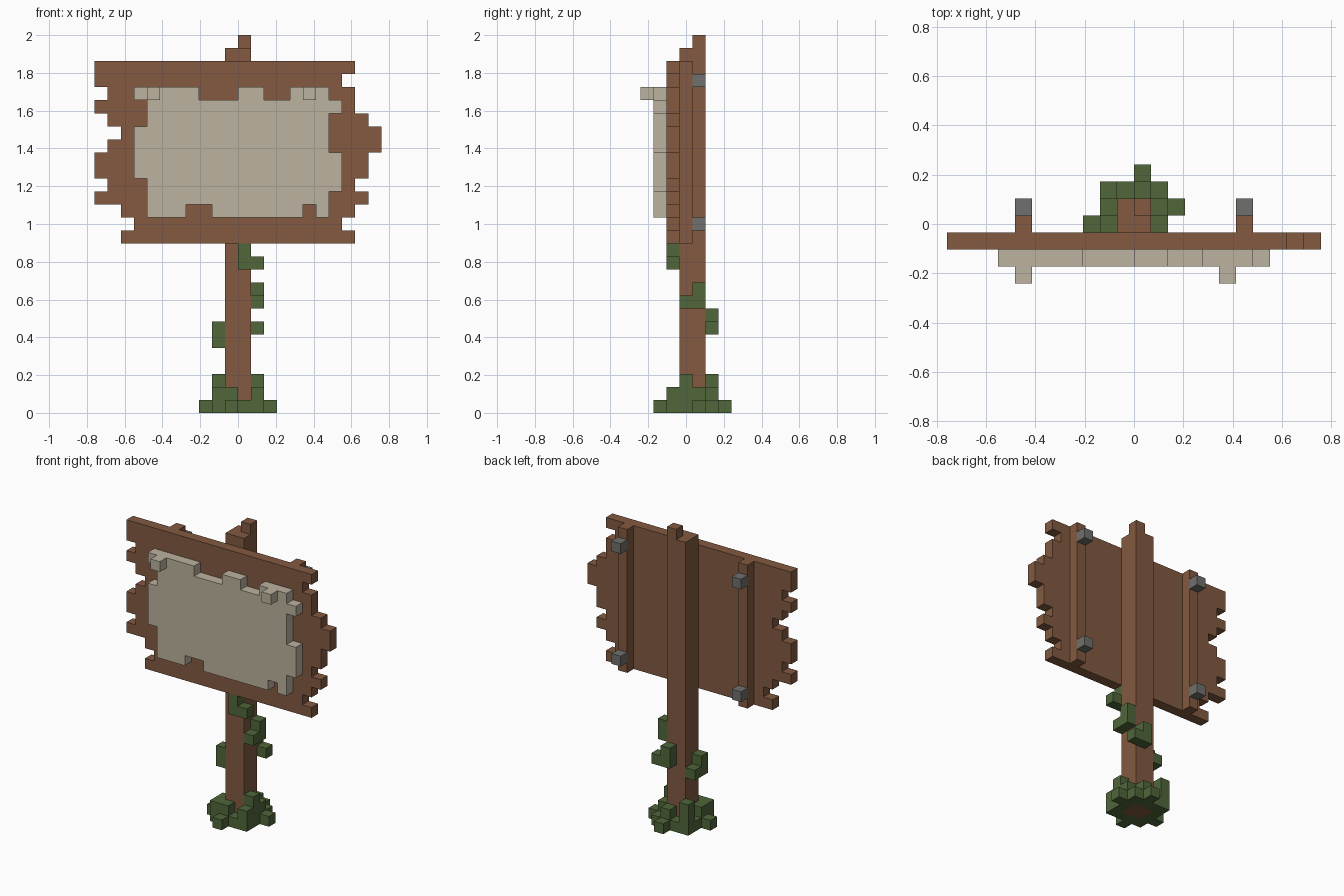
import bpy, bmesh
from mathutils import Vector

cube = bpy.data.objects.get("Cube")
if cube:
    bpy.data.objects.remove(cube, do_unlink=True)

UNIT = 2 / 29                      # edge of one block
ORIGIN = Vector((0, -3.5, 0))      # block grid offset


def material(name, rgb):
    m = bpy.data.materials.new(name)
    m.use_nodes = True
    m.diffuse_color = (*rgb, 1)
    m.node_tree.nodes["Principled BSDF"].inputs["Base Color"].default_value = (*rgb, 1)
    return m


wood = material("brown wood", (0.227, 0.102, 0.052))
leaf = material("leaf green", (0.08, 0.133, 0.042))
paper = material("old paper", (0.503, 0.445, 0.342))
metal = material("grey metal", (0.162, 0.162, 0.156))


def box(x0, x1, y0, y1, z0, z1):
    """All grid cells in a block range (upper ends excluded)."""
    return {(x, y, z) for x in range(x0, x1) for y in range(y0, y1) for z in range(z0, z1)}


def rows(lefts, rights, y, z0):
    """A one-block-thick sheet described by its left and right edge per row."""
    cells = set()
    for i, (a, b) in enumerate(zip(lefts, rights)):
        cells |= box(a, b, y, y + 1, z0 + i, z0 + i + 1)
    return cells


def build(name, cells, mat):
    """Skin the outside of a set of cells as one mesh."""
    bm = bmesh.new()
    for cell in cells:
        c = Vector(cell)
        for axis in range(3):
            for side in (0, 1):
                step = [0, 0, 0]
                step[axis] = 2 * side - 1
                if tuple(a + b for a, b in zip(cell, step)) in cells:
                    continue
                u, v = Vector(), Vector()
                u[(axis + 1) % 3] = v[(axis + 2) % 3] = 1
                p = c.copy()
                p[axis] += side
                quad = [p, p + u, p + u + v, p + v]
                if not side:
                    quad.reverse()
                bm.faces.new([bm.verts.new((q + ORIGIN) * UNIT) for q in quad])
    bmesh.ops.remove_doubles(bm, verts=bm.verts[:], dist=UNIT / 100)
    mesh = bpy.data.meshes.new(name)
    bm.to_mesh(mesh)
    bm.free()
    mesh.materials.append(mat)
    obj = bpy.data.objects.new(name, mesh)
    bpy.context.collection.objects.link(obj)


# Post with a splintered tip
build("post", box(-1, 1, 3, 5, 0, 28) | box(0, 1, 4, 5, 28, 29), wood)

# Ragged board, edges listed from the bottom row up
build("board", rows(
    [-9, -8, -9, -11, -10, -11, -11, -10, -9, -10, -11, -10, -11, -11],
    [9, 8, 9, 10, 9, 10, 10, 11, 11, 10, 9, 9, 8, 9], 2, 13), wood)

# Torn notice sheet
sheet = rows([-7, -7, -7, -8, -8, -8, -8, -7, -7, -8],
             [7, 7, 8, 8, 8, 7, 7, 7, 8, 7], 1, 15)
for a, b, z in ((-4, -2, 15), (5, 6, 15), (-3, 0, 24), (2, 4, 24)):
    sheet -= box(a, b, 1, 2, z, z + 1)
build("notice_sheet", sheet, paper)

# Curled tabs on the sheet
for side, x in (("right", -7), ("left", 5)):
    build(side + "_sheet_tab", box(x, x + 1, 0, 1, 24, 25), paper)

# Rear battens and their bolts
for side, x in (("right", -7), ("left", 6)):
    build(side + "_batten", box(x, x + 1, 3, 4, 13, 27), wood)
    for level, z in (("lower", 14), ("upper", 25)):
        build(f"{side}_{level}_bolt", box(x, x + 1, 4, 5, z, z + 1), metal)

# Vine climbing the post
build("front_vine", box(0, 1, 2, 3, 11, 13) | box(1, 2, 2, 3, 11, 12), leaf)
build("left_vine", box(1, 2, 4, 5, 8, 10) | box(1, 2, 3, 4, 8, 9), leaf)
build("back_vine", box(0, 1, 5, 6, 6, 8) | box(1, 2, 5, 6, 6, 7), leaf)
build("right_vine", box(-2, -1, 3, 4, 5, 7) | box(-2, -1, 4, 5, 5, 6), leaf)

# Bush around the foot: ground ring, outer sprigs, then taller clumps
bush = box(-2, 2, 2, 6, 0, 1)
for x, y in ((-3, 3), (2, 4), (0, 6), (-1, 1)):
    bush |= box(x, x + 1, y, y + 1, 0, 1)
for x, y, h in ((-2, 2, 2), (-1, 2, 2), (1, 2, 2), (1, 3, 3), (1, 4, 2),
                (-2, 3, 2), (-2, 5, 3), (0, 5, 2)):
    bush |= box(x, x + 1, y, y + 1, 0, h)
build("bush", bush - box(-1, 1, 3, 5, 0, 3), leaf)
